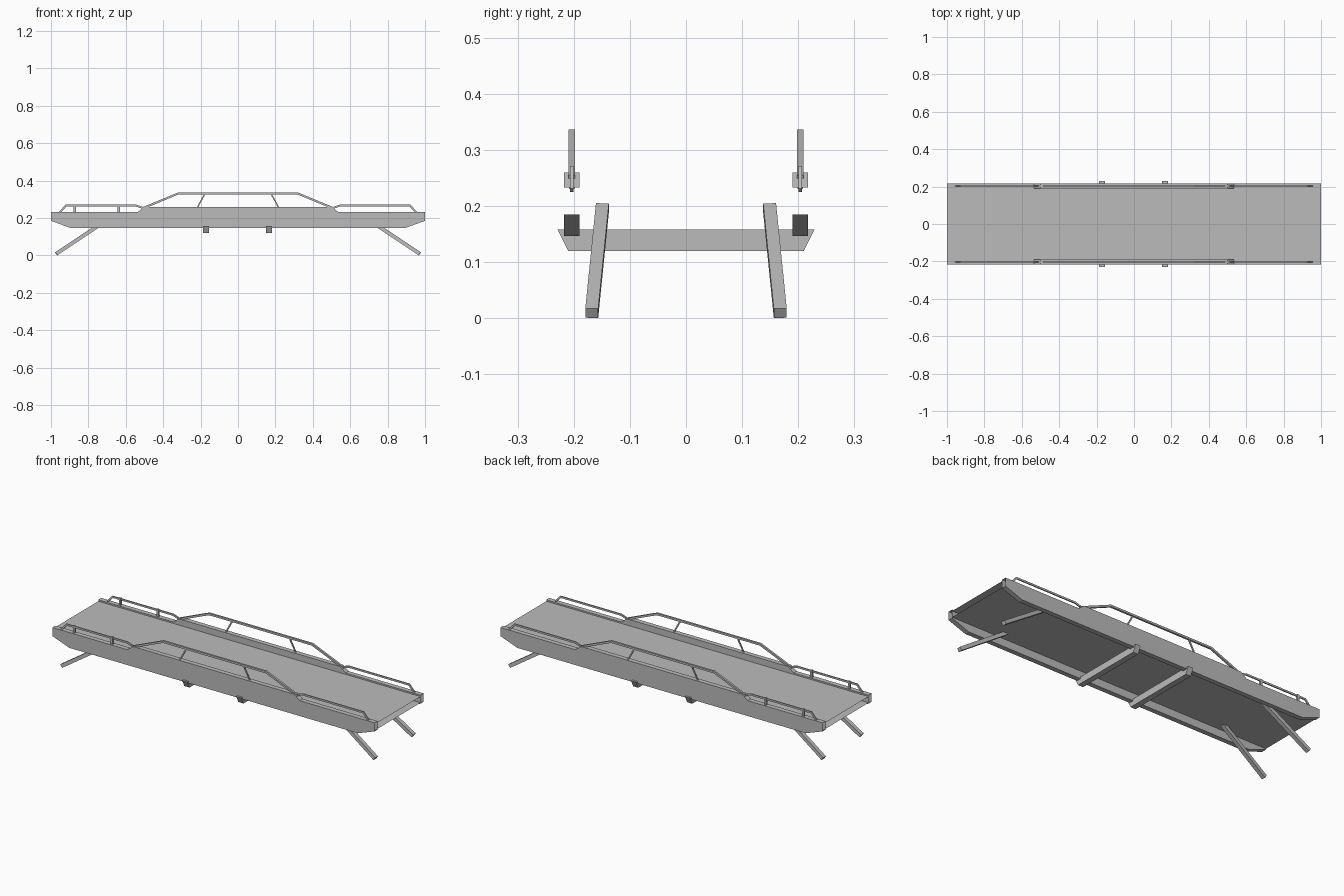
import bpy
from mathutils import Vector

cube = bpy.data.objects.get("Cube")
if cube:
    bpy.data.objects.remove(cube, do_unlink=True)

# Single painted metal colour
metal = bpy.data.materials.new("light_grey_metal")
metal.use_nodes = True
grey = (0.5, 0.5, 0.5, 1)
metal.diffuse_color = grey
metal.node_tree.nodes["Principled BSDF"].inputs["Base Color"].default_value = grey


def make(name, verts, faces):
    mesh = bpy.data.meshes.new(name)
    mesh.from_pydata(verts, [], faces)
    mesh.materials.append(metal)
    obj = bpy.data.objects.new(name, mesh)
    bpy.context.collection.objects.link(obj)
    return obj


def prism(name, outline, y, width, open_edges=()):
    """Extrude a clockwise (x, z) outline along y, leaving chosen edges open."""
    n = len(outline)
    verts = [(x, y + d * width / 2, z) for d in (-1, 1) for x, z in outline]
    faces = [tuple(reversed(range(n))), tuple(range(n, 2 * n))]
    for i in range(n):
        j = (i + 1) % n
        if i not in open_edges:
            faces.append((i, j, j + n, i + n))
    return make(name, verts, faces)


def rail(name, path, y, width, height):
    """Flat-sided bar following an (x, z) path with mitred bends."""
    pts = [Vector(p) for p in path]
    upper, lower = [], []
    for i, p in enumerate(pts):
        normals = []
        for a, b in zip(pts[max(i - 1, 0):i + 1], pts[max(i - 1, 0) + 1:i + 2]):
            d = (b - a).normalized()
            normals.append(Vector((-d.y, d.x)))
        m = sum(normals, Vector((0, 0))).normalized()
        m *= height / 2 / m.dot(normals[0])
        upper.append(p + m)
        lower.append(p - m)
    return prism(name, upper + lower[::-1], y, width)


def beam(name, start, end, width, depth):
    """Square-cut bar between two points, its width kept along y."""
    a, b = Vector(start), Vector(end)
    axis = (b - a).normalized()
    side = (Vector((0, 1, 0)) - axis * axis.y).normalized()
    up = axis.cross(side)
    corners = ((-1, -1), (1, -1), (1, 1), (-1, 1))
    verts = [p + side * u * width / 2 + up * v * depth / 2
             for p in (a, b) for u, v in corners]
    faces = [(3, 2, 1, 0), (4, 5, 6, 7)]
    faces += [(i, (i + 1) % 4, (i + 1) % 4 + 4, i + 4) for i in range(4)]
    return make(name, verts, faces)


# Hollow deck, open at both ends
bed = 0.19
make("deck", [(x, y, z) for z in (bed, 0.225) for x, y in
              ((-1, -bed), (1, -bed), (1, bed), (-1, bed))],
     [(3, 2, 1, 0), (4, 5, 6, 7)])

# Side beams, hollow with open ends, and everything mounted on them
beam_half = [(0.5, 0.26), (0.535, 0.233), (1, 0.233), (1, 0.185), (0.895, 0.147)]
beam_outline = beam_half + [(-x, z) for x, z in reversed(beam_half)]
tall_path = [(-0.515, 0.25), (-0.32, 0.331), (0.32, 0.331), (0.515, 0.25)]
low_path = [(0.49, 0.248), (0.545, 0.266), (0.92, 0.266), (0.955, 0.228)]

for side, s in (("front", -1), ("back", 1)):
    y = s * 0.2035
    prism(side + "_side_beam", beam_outline, y, 0.027, open_edges=(2, 6))
    rail(side + "_tall_handrail", tall_path, y, 0.011, 0.011)
    for end, e in (("left", 1), ("right", -1)):
        tag = side + "_" + end
        rail(tag + "_low_rail", [(e * x, z) for x, z in low_path][::e],
             y, 0.006, 0.01)
        beam(tag + "_rail_strut", (e * 0.218, y, 0.255), (e * 0.178, y, 0.328),
             0.006, 0.007)
        # Splayed legs
        beam(tag + "_leg", (e * 0.691, s * 0.149, 0.1965),
             (e * 0.972, s * 0.168, 0.009), 0.023, 0.02)
    # Posts on the right-hand low rails only
    for i, x in enumerate((-0.873, -0.638)):
        beam(f"{side}_rail_post_{i + 1}", (x, y, 0.23), (x, y, 0.273), 0.01, 0.012)

# Tapered cross bars under the deck
for name, x in (("left", 0.165), ("right", -0.17)):
    w = 0.016
    verts = [(x + dx, dy, z) for z, h in ((0.12, 0.21), (0.158, 0.229))
             for dx, dy in ((-w, -h), (w, -h), (w, h), (-w, h))]
    sides = [(i, (i + 1) % 4, (i + 1) % 4 + 4, i + 4) for i in range(4)]
    make(name + "_cross_bar", verts, [(3, 2, 1, 0), (4, 5, 6, 7)] + sides)
